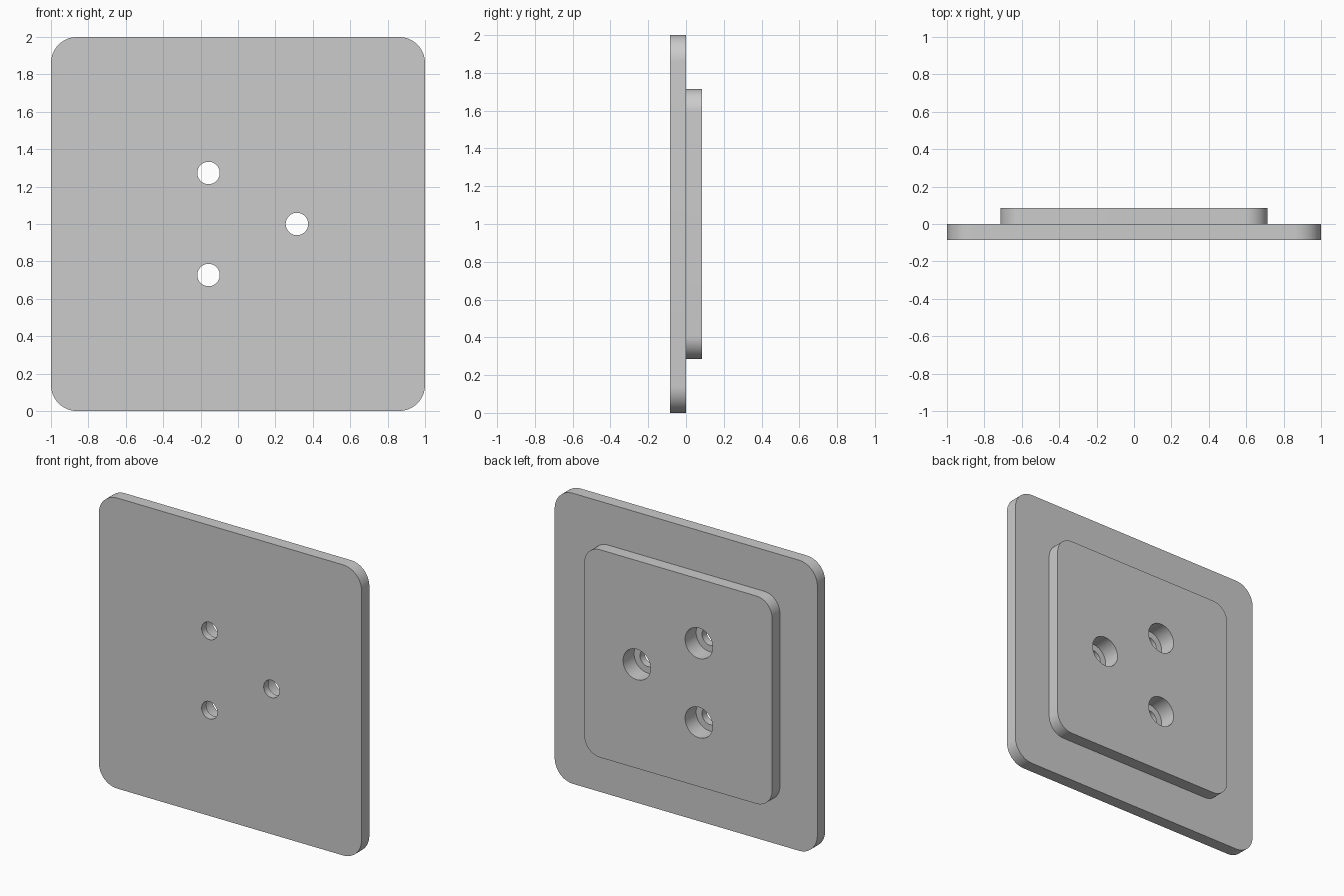
import bpy, bmesh, math
from mathutils import Matrix, Vector

cube = bpy.data.objects.get("Cube")
if cube:
    bpy.data.objects.remove(cube, do_unlink=True)

GREY = (0.6, 0.6, 0.6, 1.0)
THICK = 0.085       # thickness of each plate
LEDGE = -0.035      # y of the counterbore floor
HOLE_R, BORE_R = 0.06, 0.105
CIRCLE_R = 0.315    # bolt circle

grey = bpy.data.materials.new("plain grey")
grey.use_nodes = True
grey.diffuse_color = GREY
grey.node_tree.nodes["Principled BSDF"].inputs["Base Color"].default_value = GREY


def add_object(name, bm):
    bmesh.ops.recalc_face_normals(bm, faces=bm.faces)
    mesh = bpy.data.meshes.new(name)
    bm.to_mesh(mesh)
    bm.free()
    mesh.materials.append(grey)
    obj = bpy.data.objects.new(name, mesh)
    bpy.context.collection.objects.link(obj)
    return obj


def rounded_plate(name, half, radius, y0, y1, steps=16):
    """Square plate with rounded corners, standing upright around z = 1."""
    bm = bmesh.new()
    verts = []
    for quarter in range(4):
        mid = math.radians(45 + 90 * quarter)
        cx = math.copysign(half - radius, math.cos(mid))
        cz = math.copysign(half - radius, math.sin(mid))
        for i in range(steps + 1):
            a = math.pi / 2 * (quarter + i / steps)
            verts.append(bm.verts.new((cx + radius * math.cos(a), y0,
                                       1 + cz + radius * math.sin(a))))
    face = bm.faces.new(verts)
    ext = bmesh.ops.extrude_face_region(bm, geom=[face], use_keep_orig=True)
    moved = [g for g in ext["geom"] if isinstance(g, bmesh.types.BMVert)]
    bmesh.ops.translate(bm, vec=(0, y1 - y0, 0), verts=moved)
    return add_object(name, bm)


def counterbore_cutter():
    """Three stepped drills, each a profile revolved around the y axis."""
    bm = bmesh.new()
    profile = [(0, -0.2), (HOLE_R, -0.2), (HOLE_R, LEDGE),
               (BORE_R, LEDGE), (BORE_R, 0.2), (0, 0.2)]
    for k in range(3):
        a = math.tau * k / 3
        centre = Vector((CIRCLE_R * math.cos(a), 0, 1 + CIRCLE_R * math.sin(a)))
        pts = [bm.verts.new(centre + Vector((r, y, 0))) for r, y in profile]
        edges = [bm.edges.new(pair) for pair in zip(pts, pts[1:])]
        bmesh.ops.spin(bm, geom=pts + edges, cent=centre, axis=(0, 1, 0),
                       angle=math.tau, steps=48)
    bmesh.ops.remove_doubles(bm, verts=bm.verts, dist=0.0001)
    return add_object("hole_cutter", bm)


# Large front plate and smaller raised pad behind it
parts = [rounded_plate("front_plate", 1.0, 0.14, -THICK, 0),
         rounded_plate("back_pad", 0.715, 0.12, 0, THICK)]

# Counterbored screw holes through both plates
cutter = counterbore_cutter()
cutter.hide_render = True
for obj in parts:
    mod = obj.modifiers.new("screw_holes", 'BOOLEAN')
    mod.operation = 'DIFFERENCE'
    mod.solver = 'EXACT'
    mod.object = cutter
    bpy.ops.object.select_all(action='DESELECT')
    bpy.context.view_layer.objects.active = obj
    obj.select_set(True)
    bpy.ops.object.modifier_apply(modifier=mod.name)
    bpy.ops.object.shade_smooth_by_angle(angle=math.radians(30))
bpy.data.objects.remove(cutter, do_unlink=True)
